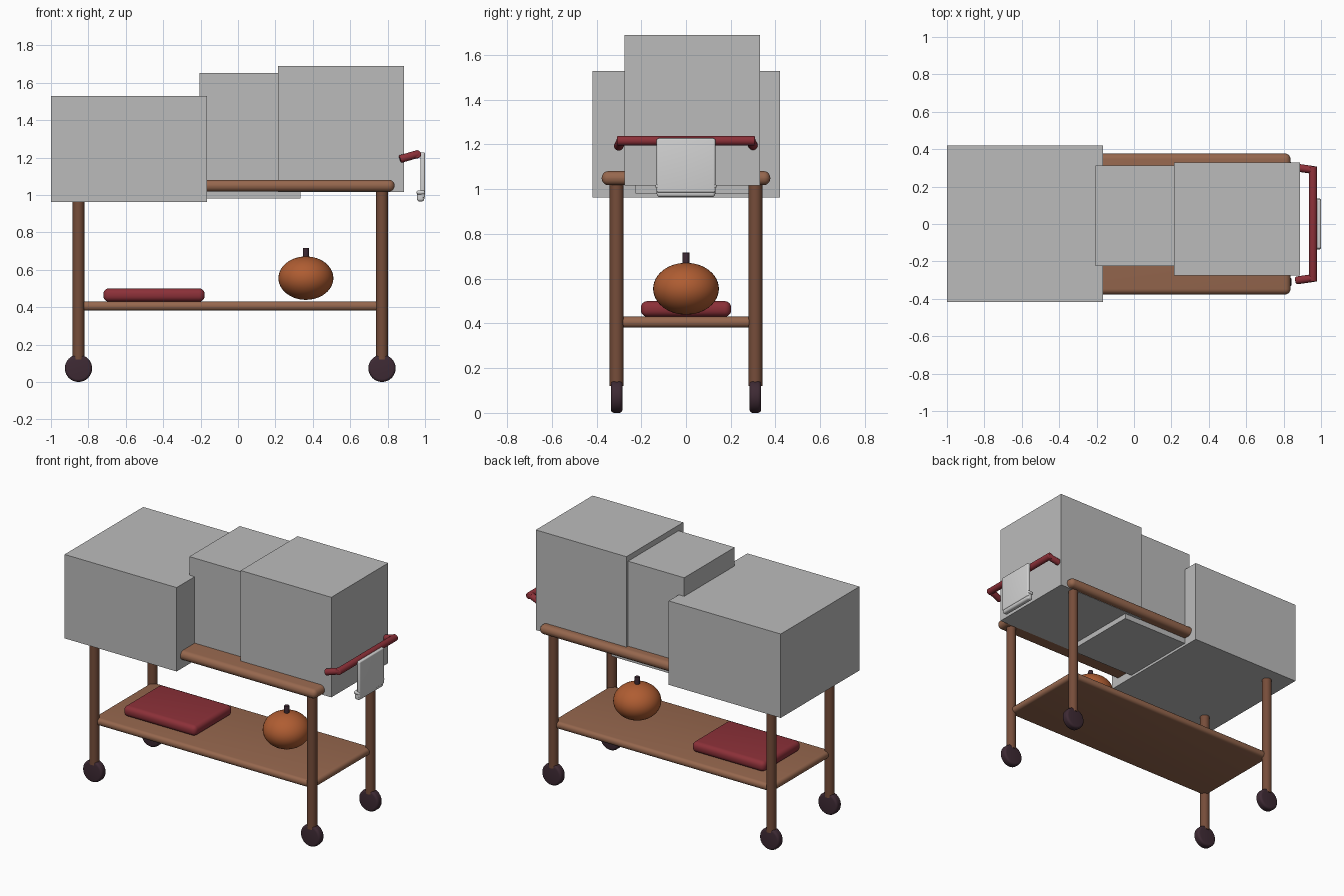
import bpy, math
from mathutils import Vector

default = bpy.data.objects.get("Cube")
if default:
    bpy.data.objects.remove(default, do_unlink=True)


def material(name, rgb):
    m = bpy.data.materials.new(name)
    m.use_nodes = True
    colour = (*rgb, 1)
    m.diffuse_color = colour
    bsdf = next(n for n in m.node_tree.nodes if n.type == 'BSDF_PRINCIPLED')
    bsdf.inputs["Base Color"].default_value = colour
    return m


WOOD = material("light wood", (0.305, 0.136, 0.076))
LEG = material("dark wood", (0.181, 0.074, 0.042))
RED = material("deep red", (0.262, 0.030, 0.040))
ORANGE = material("pumpkin orange", (0.430, 0.109, 0.032))
DARK = material("dark plum", (0.048, 0.023, 0.034))
CLOTH = material("pale cloth", (0.65, 0.65, 0.65))
GREY = material("plain grey", (0.50, 0.50, 0.50))


def finish(name, mat, bevel=0, segments=5):
    ob = bpy.context.object
    ob.name = name
    ob.data.materials.append(mat)
    if bevel:
        mod = ob.modifiers.new("rounding", 'BEVEL')
        mod.width = bevel
        mod.segments = segments
        mod.limit_method = 'ANGLE'
        bpy.ops.object.modifier_apply(modifier=mod.name)
        bpy.ops.object.shade_smooth_by_angle(angle=math.radians(35))
    return ob


def box(name, mat, low, high, bevel=0):
    low, high = Vector(low), Vector(high)
    bpy.ops.mesh.primitive_cube_add(size=1, location=(low + high) / 2)
    bpy.context.object.scale = high - low
    bpy.ops.object.transform_apply(location=False, rotation=False, scale=True)
    return finish(name, mat, bevel)


def rod(name, mat, start, end, radius, bevel=0, sides=24):
    start, end = Vector(start), Vector(end)
    axis = end - start
    bpy.ops.mesh.primitive_cylinder_add(vertices=sides, radius=radius, depth=axis.length,
                                        location=(start + end) / 2)
    bpy.context.object.rotation_euler = axis.to_track_quat('Z', 'Y').to_euler()
    ob = finish(name, mat, bevel, 4)
    bpy.ops.object.shade_smooth_by_angle(angle=math.radians(35))
    return ob


# Cart frame: legs on wheels
for end, x in (("right", -0.853), ("left", 0.77)):
    for side, y in (("front", -0.31), ("back", 0.31)):
        rod(f"{side}_{end}_leg", LEG, (x, y, 0.12), (x, y, 1.04), 0.031)
        rod(f"{side}_{end}_wheel", DARK, (x, y - 0.026, 0.073), (x, y + 0.026, 0.073),
            0.073, 0.015, 32)

# Table top and lower shelf with rounded rims
box("table_top", WOOD, (-0.92, -0.377, 1.018), (0.837, 0.377, 1.081), 0.03)
box("lower_shelf", WOOD, (-0.865, -0.32, 0.382), (0.782, 0.32, 0.43), 0.022)

# Plain boxes on the table
box("right_box", GREY, (-1.0, -0.417, 0.963), (-0.165, 0.42, 1.528))
box("middle_box", GREY, (-0.205, -0.225, 0.98), (0.335, 0.312, 1.653))
box("left_box", GREY, (0.213, -0.275, 1.016), (0.888, 0.33, 1.69))

# Items on the shelf
box("folded_cushion", RED, (-0.72, -0.202, 0.43), (-0.178, 0.202, 0.5), 0.03)
bpy.ops.mesh.primitive_uv_sphere_add(segments=40, ring_count=24, location=(0.363, 0, 0.555))
bpy.context.object.scale = (0.147, 0.147, 0.116)
finish("pumpkin", ORANGE)
bpy.ops.object.shade_smooth()
rod("pumpkin_stem", DARK, (0.363, 0, 0.65), (0.363, 0, 0.717), 0.016, 0.003)

# Push handle
rod("handle_bar", RED, (0.957, -0.308, 1.217), (0.957, 0.308, 1.217), 0.022, 0.006)
for side, s in (("front", -1), ("back", 1)):
    rod(f"{side}_handle_arm", RED, (0.866, s * 0.302, 1.191), (0.965, s * 0.288, 1.22),
        0.021, 0.006)

# Towel hung over the handle
box("towel", CLOTH, (0.976, -0.131, 0.985), (1.0, 0.131, 1.228), 0.008)
box("towel_hem", CLOTH, (0.957, -0.131, 0.965), (0.996, 0.131, 1.012), 0.014)
box("towel_band", CLOTH, (0.955, -0.136, 1.003), (0.999, 0.136, 1.024), 0.009)
